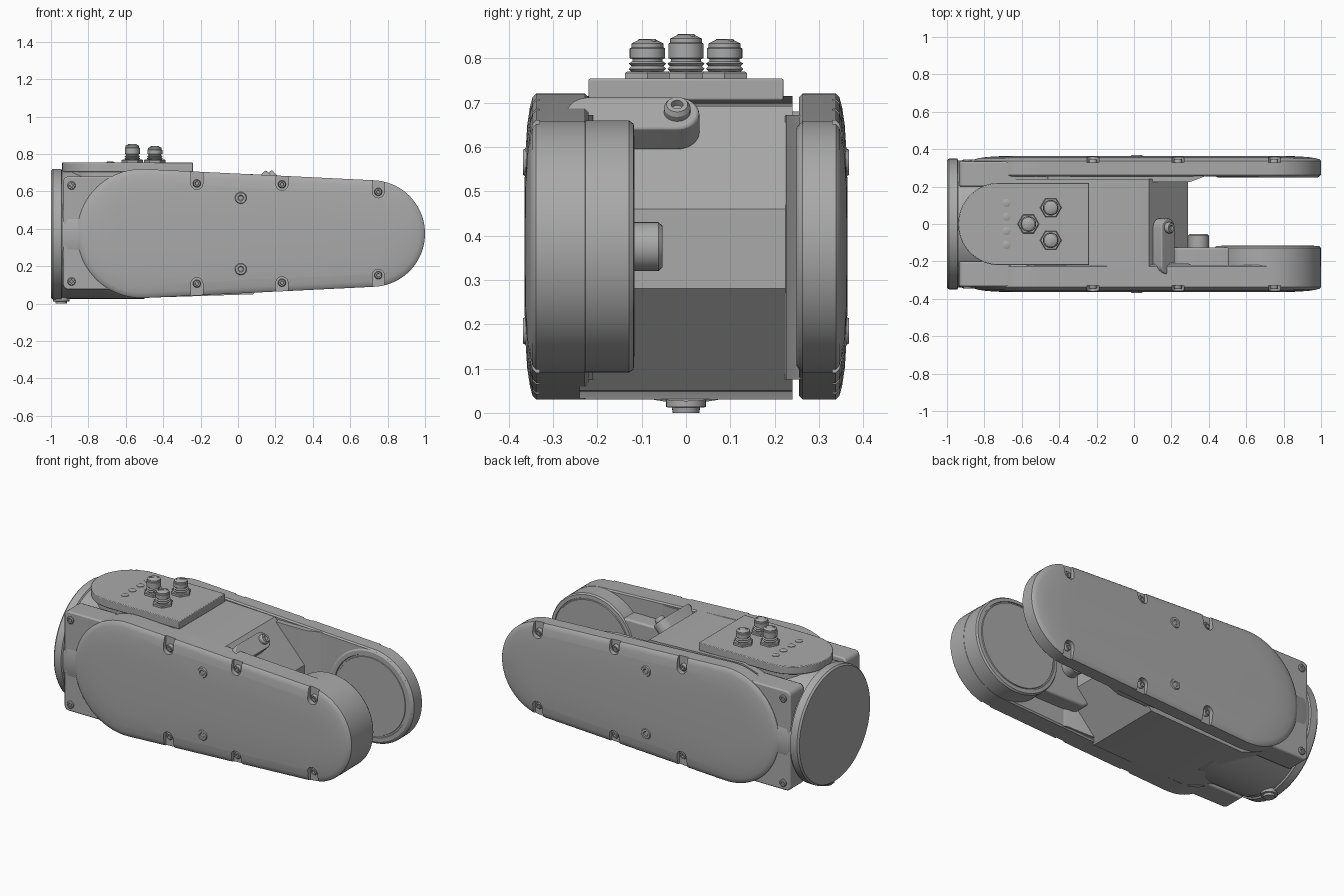
import bpy, bmesh, math
from mathutils import Matrix, Vector

cube = bpy.data.objects.get("Cube")
if cube:
    bpy.data.objects.remove(cube)

grey = bpy.data.materials.new("cast grey")
grey.use_nodes = True
grey.diffuse_color = (0.4, 0.4, 0.4, 1)
grey.node_tree.nodes["Principled BSDF"].inputs["Base Color"].default_value = (0.4, 0.4, 0.4, 1)

X, Y, Z = Vector((1, 0, 0)), Vector((0, 1, 0)), Vector((0, 0, 1))


def frame(u, v, w, origin=(0, 0, 0)):
    """Matrix that maps profile plane (u, v) and depth w into the scene."""
    m = Matrix((u, v, w)).transposed().to_4x4()
    m.translation = Vector(origin)
    return m


SIDE = {s: frame(X, Z, Y * s) for s in (-1, 1)}   # depth runs outward
PLAN = frame(X, Y, Z)


def loft(name, rings, m):
    """Skin a stack of (profile, depth) rings and cap both ends."""
    bm = bmesh.new()
    loops = [[bm.verts.new(m @ Vector((p[0], p[1], d))) for p in pts] for pts, d in rings]
    for a, b in zip(loops, loops[1:]):
        for i in range(len(a)):
            j = (i + 1) % len(a)
            bm.faces.new((a[i], a[j], b[j], b[i]))
    bm.faces.new(loops[0])
    bm.faces.new(loops[-1])
    bmesh.ops.recalc_face_normals(bm, faces=bm.faces)
    mesh = bpy.data.meshes.new(name)
    bm.to_mesh(mesh)
    bm.free()
    mesh.materials.append(grey)
    ob = bpy.data.objects.new(name, mesh)
    bpy.context.collection.objects.link(ob)
    return ob


def prism(name, pts, d0, d1, m, bevel=0):
    ob = loft(name, [(pts, d0), (pts, d1)], m)
    if bevel:
        mod = ob.modifiers.new("soft edges", 'BEVEL')
        mod.width, mod.segments = bevel, 2
    return ob


def arc(cx, cy, r, a0, a1, n):
    return [(cx + r * math.cos(math.radians(a0 + (a1 - a0) * i / n)),
             cy + r * math.sin(math.radians(a0 + (a1 - a0) * i / n))) for i in range(n + 1)]


def circle(r, n=32):
    return arc(0, 0, r, 0, 360, n)[:-1]


def lathe(name, rows, m, n=32):
    return loft(name, [(circle(r, n), d) for r, d in rows], m)


def link_outline(off=0):
    """Tapered outline around a large and a small hub."""
    t = 2.8
    return (arc(-0.515, 0.375, 0.345 - off, 90 - t, 270 + t, 40)
            + arc(0.715, 0.375, 0.285 - off, -90 + t, 90 - t, 40))


def capsule(p, q, r):
    a = math.degrees(math.atan2(q[1] - p[1], q[0] - p[0]))
    return arc(*p, r, a + 90, a + 270, 12) + arc(*q, r, a - 90, a + 90, 12)


def rect(x0, x1, y0, y1, r):
    return (arc(x0 + r, y0 + r, r, 180, 270, 5) + arc(x1 - r, y0 + r, r, 270, 360, 5)
            + arc(x1 - r, y1 - r, r, 0, 90, 5) + arc(x0 + r, y1 - r, r, 90, 180, 5))


def screw(name, m, r, h):
    lathe(name, [(r, -0.02), (r, h * 0.6), (r * 0.8, h), (r * 0.45, h),
                 (r * 0.4, h * 0.4)], m, 20)


# Base cylinder and mounting flange
lathe("base_cylinder", [(0.34, -1), (0.349, -0.99), (0.349, -0.945), (0.34, -0.94),
                        (0.34, -0.92), (0.345, -0.91), (0.345, -0.5)],
      frame(Y, Z, X, (0, 0, 0.371)), 64)
lathe("drain_plug", [(0.03, 0), (0.032, 0.012), (0.045, 0.013), (0.045, 0.05)],
      frame(X, Y, Z, (-0.945, 0, 0)), 24)

# Central web with a blunt wedge end
web = [(-0.72, 0.66), (-0.55, 0.715), (0.08, 0.692), (0.29, 0.46),
       (0.29, 0.28), (0.08, 0.05), (-0.55, 0.03), (-0.72, 0.09)]
prism("central_web", web, -0.24, 0.24, SIDE[1])

# Side arms, covers and their screws
bolts = [(x, 0.375 + k * h, k) for x, h in ((-0.22, 0.268), (0.235, 0.263), (0.75, 0.223))
         for k in (-1, 1)]
for s, side in ((-1, "right"), (1, "left")):
    m = SIDE[s]
    inner = 0.22 if s < 0 else 0.255
    loft(side + "_arm", [(link_outline(0.008), inner), (link_outline(), inner + 0.008),
                         (link_outline(), 0.31)], m)
    cover = loft(side + "_cover",
                 [(link_outline(o), d) for o, d in
                  ((0, 0.31), (0, 0.338), (0.008, 0.346), (0.03, 0.352),
                   (0.07, 0.358), (0.13, 0.362), (0.2, 0.364))], m)
    for x, z, k in bolts:
        pocket = prism("pocket_cutter", capsule((x, z), (x, z + 0.12 * k), 0.032), 0.33, 0.4, m)
        pocket.hide_render = True
        mod = cover.modifiers.new("pocket", 'BOOLEAN')
        mod.operation, mod.solver, mod.object = 'DIFFERENCE', 'EXACT', pocket
        bpy.context.view_layer.objects.active = cover
        bpy.ops.object.modifier_apply(modifier=mod.name)
        bpy.data.objects.remove(pocket)
        screw(side + "_cover_screw", frame(X, Z, Y * s, (x, s * 0.33, z)), 0.021, 0.018)
    for z in (0.185, 0.565):
        lathe(side + "_centre_boss", [(0.032, 0), (0.028, 0.007), (0.016, 0.007),
                                      (0.012, 0.003)],
              frame(X, Z, Y * s, (0.015, s * 0.361, z)), 24)
        zc = 0.375 + (z - 0.375) * 1.35
        screw(side + "_flange_screw", frame(X, Z, Y * s, (-0.89, s * 0.334, zc)), 0.022, 0.012)
    prism(side + "_flange", rect(-0.935, -0.45, 0.075, 0.68, 0.03), 0.2, 0.335, m, 0.008)

# Right drum, neck and knob facing the opening
drum = frame(X, Z, Y, (0.715, 0, 0.375))
lathe("right_drum", [(0.284, -0.26), (0.284, -0.128), (0.277, -0.118), (0.258, -0.117),
                     (0.256, -0.122), (0.25, -0.122), (0.248, -0.116)], drum, 64)
prism("drum_neck", rect(0.2, 0.55, 0.18, 0.57, 0.06), -0.26, -0.125, SIDE[1], 0.01)
lathe("neck_knob", [(0.055, -0.14), (0.055, -0.062), (0.047, -0.053), (0.034, -0.053),
                    (0.032, -0.06)], frame(X, Z, Y, (0.345, 0, 0.375)))

# Left hub ring with inset disc, and thickened arm root
lathe("left_hub_ring", [(0.277, 0.3), (0.277, 0.255), (0.268, 0.249), (0.245, 0.249),
                        (0.241, 0.258), (0.235, 0.258), (0.232, 0.252)], drum, 64)
prism("left_arm_root", [(-0.5, 0.22), (0.3, 0.225), (0.4, 0.262), (-0.5, 0.262)],
      0.075, 0.672, PLAN)
prism("right_arm_root", [(-0.5, -0.2), (0.29, -0.21), (0.36, -0.25), (-0.5, -0.25)],
      0.075, 0.672, PLAN)

# Tilted lug carrying a bolt at the opening
tilt_n, tilt_v = Vector((1, 0, 1)).normalized(), Vector((-1, 0, 1)).normalized()
lug = frame(Y, tilt_v, tilt_n, (0.175, -0.02, 0.67))
prism("lug", capsule((-0.2, 0), (0, 0), 0.05), -0.06, 0.012, lug, 0.006)
screw("lug_bolt", frame(Y, tilt_v, tilt_n, (0.183, -0.02, 0.678)), 0.03, 0.025)

# Connector plate on top
plate = arc(-0.72, 0, 0.22, 90, 270, 32) + [(-0.24, -0.22), (-0.24, 0.22)]
prism("connector_plate", plate, 0.705, 0.754, PLAN, 0.004)
prism("plate_pedestal", arc(-0.71, 0, 0.2, 90, 270, 32) + [(-0.3, -0.2), (-0.3, 0.2)],
      0.6, 0.71, PLAN)

# Three capped connectors on hexagonal nuts
for x, y, top in ((-0.565, 0, 0.853), (-0.445, 0.087, 0.842), (-0.445, -0.087, 0.842)):
    m = frame(X, Y, Z, (x, y, 0))
    lathe("connector_nut", [(0.058, 0.75), (0.058, 0.766), (0.053, 0.77)], m, 6)
    threads = [(r, 0.77 + 0.006 * i) for i, r in enumerate((0.036, 0.042) * 2)]
    lathe("connector_cap", threads + [(0.034, 0.793), (0.034, 0.798), (0.04, 0.8),
          (0.04, top - 0.02), (0.036, top - 0.018), (0.036, top - 0.009), (0.018, top)], m)
    prism("cap_slot_rib", rect(-0.026, 0.026, -0.005, 0.005, 0.002), top - 0.01, top + 0.001,
          m @ Matrix.Rotation(math.radians(40), 4, 'Z'))

# Row of small indicator buttons
for y in (-0.112, -0.038, 0.038, 0.112):
    lathe("indicator_button", [(0.022, 0.75), (0.022, 0.757), (0.014, 0.76)],
          frame(X, Y, Z, (-0.682, y, 0)), 12)

# Smooth shading with crisp edges
for ob in bpy.context.scene.objects:
    ob.select_set(ob.type == 'MESH')
bpy.context.view_layer.objects.active = bpy.data.objects["central_web"]
bpy.ops.object.shade_smooth_by_angle(angle=math.radians(30))
